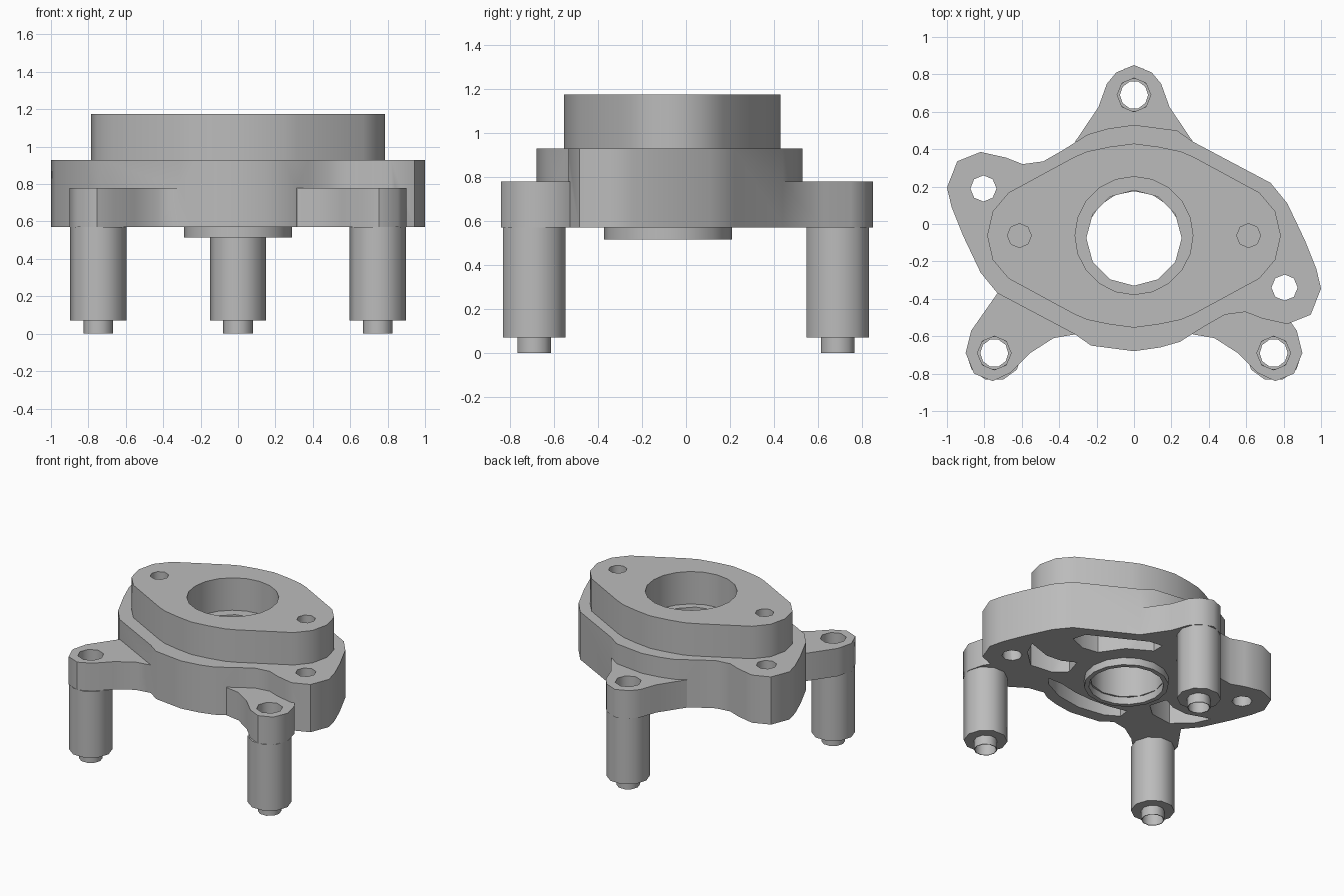
import bpy, bmesh, math

if "Cube" in bpy.data.objects:
    bpy.data.objects.remove(bpy.data.objects["Cube"])

grey = bpy.data.materials.new("cast_grey")
grey.use_nodes = True
grey.diffuse_color = (0.5, 0.5, 0.5, 1)
grey.node_tree.nodes["Principled BSDF"].inputs["Base Color"].default_value = (0.5, 0.5, 0.5, 1)

CY = -0.075                                   # centre line of the bore
LEGS = [(0, 0.69), (0.747, -0.69), (-0.747, -0.69)]
BASE, LOBE_TOP, PLATE_TOP, TOP = 0.57, 0.78, 0.93, 1.175


def make(name, bm):
    bmesh.ops.recalc_face_normals(bm, faces=bm.faces)
    mesh = bpy.data.meshes.new(name)
    bm.to_mesh(mesh)
    bm.free()
    mesh.materials.append(grey)
    ob = bpy.data.objects.new(name, mesh)
    bpy.context.scene.collection.objects.link(ob)
    return ob


def prism(name, outline, z0, z1):
    bm = bmesh.new()
    face = bm.faces.new([bm.verts.new((x, y, z0)) for x, y in outline])
    out = bmesh.ops.extrude_face_region(bm, geom=[face])
    verts = [v for v in out["geom"] if isinstance(v, bmesh.types.BMVert)]
    bmesh.ops.translate(bm, verts=verts, vec=(0, 0, z1 - z0))
    return make(name, bm)


def circle(x, y, r, sides):
    return [(x + r * math.cos(math.tau * i / sides), y + r * math.sin(math.tau * i / sides))
            for i in range(sides)]


def lathe(name, x, y, profile, sides):
    """Turned hollow part from a closed (radius, height) profile."""
    bm = bmesh.new()
    rings = [[bm.verts.new((px, py, z)) for px, py in circle(x, y, r, sides)] for r, z in profile]
    for a, b in zip(rings, rings[1:] + rings[:1]):
        for i in range(sides):
            j = (i + 1) % sides
            bm.faces.new((a[i], a[j], b[j], b[i]))
    return make(name, bm)


def combine(ob, tool, operation):
    mod = ob.modifiers.new("cut", "BOOLEAN")
    mod.object, mod.operation, mod.solver = tool, operation, "EXACT"
    bpy.context.view_layer.objects.active = ob
    bpy.ops.object.modifier_apply(modifier=mod.name)
    bpy.data.objects.remove(tool)


def hole(ob, x, y, r, sides, z0, z1):
    combine(ob, prism("cutter", circle(x, y, r, sides), z0, z1), "DIFFERENCE")


def flip(points):
    return [(-x, y) for x, y in reversed(points)]


# Mounting plate: one half outline, repeated by a half turn
half = [(0, 0.53), (0.23, 0.5), (0.315, 0.44), (0.73, 0.22), (0.82, 0.11), (0.915, -0.09),
        (0.975, -0.24), (1, -0.345), (0.945, -0.485), (0.82, -0.535), (0.685, -0.505),
        (0.595, -0.47), (0.485, -0.485), (0.38, -0.545), (0.245, -0.63), (0.14, -0.66)]
plate = prism("mounting_plate", half + [(-x, 2 * CY - y) for x, y in half], BASE, PLATE_TOP)

# Lower lobes reaching out to the legs
back_half = [(0, 0.85), (0.095, 0.81), (0.145, 0.75), (0.19, 0.625), (0.315, 0.44), (0.2, 0.2)]
back = back_half + flip(back_half[1:])
front = [(0.2, -0.4), (0.315, -0.59), (0.43, -0.61), (0.555, -0.69), (0.66, -0.795),
         (0.755, -0.84), (0.855, -0.8), (0.9, -0.69), (0.87, -0.57), (0.73, -0.37), (0.5, -0.2)]
for outline in (back, front, flip(front)):
    combine(plate, prism("lobe", outline, BASE, LOBE_TOP), "UNION")

# Underside pockets between the webs
back_pocket = [(0.1, 0.33), (0.1, 0.42), (0.2, 0.41), (0.6, 0.2), (0.63, 0.1), (0.5, 0.05),
               (0.38, 0.07), (0.27, 0.23)]
side_pocket = [(0.4, -0.13), (0.5, -0.18), (0.62, -0.19), (0.8, -0.13), (0.75, -0.24),
               (0.62, -0.36), (0.45, -0.34), (0.36, -0.26)]
front_pocket = [(-0.29, -0.42), (-0.15, -0.45), (0, -0.46), (0.15, -0.45), (0.29, -0.42),
                (0.41, -0.42), (0.36, -0.48), (0.2, -0.56), (0, -0.59), (-0.2, -0.56), (-0.3, -0.5)]
for outline in (back_pocket, flip(back_pocket), side_pocket, flip(side_pocket), front_pocket):
    combine(plate, prism("pocket", outline, 0.4, 0.85), "DIFFERENCE")

# Bore, ear holes and leg holes through the plate
hole(plate, 0, CY, 0.255, 12, 0.4, 1.1)
for x, y in ((0.805, -0.34), (-0.805, 0.19)):
    hole(plate, x, y, 0.07, 8, 0.4, 1.1)
for x, y in LEGS:
    hole(plate, x, y, 0.09, 8, 0.4, 1.1)

# Diamond flange with counterbore and blind bolt holes
quarter = [(0, 0.492), (0.13, 0.475), (0.25, 0.45), (0.32, 0.42), (0.67, 0.23), (0.755, 0.13), (0.785, 0)]
right = quarter + [(x, -y) for x, y in reversed(quarter[:-1])]
diamond = [(x, y - 0.062) for x, y in right + flip(right[1:-1])]
flange = prism("top_flange", diamond, PLATE_TOP, TOP)
hole(flange, 0, -0.062, 0.315, 20, 0.8, 1.4)
for x in (-0.613, 0.613):
    hole(flange, x, -0.062, 0.064, 8, 0.95, 1.4)

# Spigot ring under the bore
ring = lathe("spigot_ring", 0, CY - 0.007, [(0.29, 0.58), (0.29, 0.515), (0.257, 0.515), (0.257, 0.58)], 16)

# Hollow legs with stepped pins
legs = []
for name, (x, y) in zip(("back_leg", "front_left_leg", "front_right_leg"), LEGS):
    profile = [(0.15, BASE), (0.15, 0.07), (0.08, 0.07), (0.08, 0), (0.075, 0),
               (0.075, 0.1), (0.09, 0.1), (0.09, BASE)]
    legs.append(lathe(name, x, y, profile, 10))

# Smooth walls, sharp rims
for ob in (plate, flange, ring, *legs):
    bpy.ops.object.select_all(action="DESELECT")
    ob.select_set(True)
    bpy.context.view_layer.objects.active = ob
    bpy.ops.object.shade_smooth_by_angle(angle=math.radians(46))
